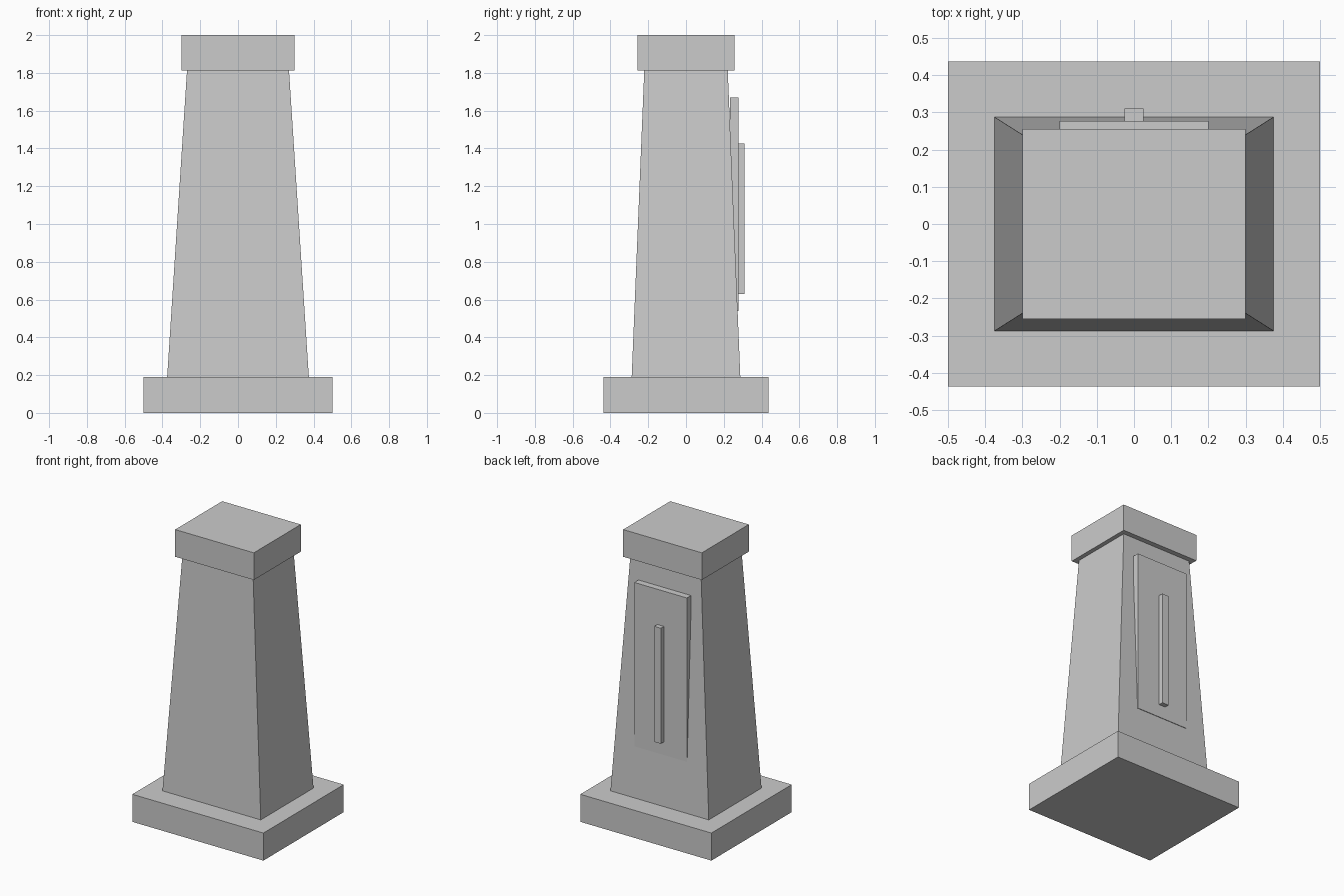
import bpy, bmesh

if "Cube" in bpy.data.objects:
    bpy.data.objects.remove(bpy.data.objects["Cube"])


def block(name, z0, z1, bottom, top=None):
    """Box or tapered block; bottom/top are (x0, x1, y0, y1) rectangles."""
    bm = bmesh.new()
    rings = []
    for z, (x0, x1, y0, y1) in ((z0, bottom), (z1, top or bottom)):
        rings.append([bm.verts.new((x, y, z))
                      for x, y in ((x0, y0), (x1, y0), (x1, y1), (x0, y1))])
    low, high = rings
    bm.faces.new(low[::-1])
    bm.faces.new(high)
    for i in range(4):
        j = (i + 1) % 4
        bm.faces.new((low[i], low[j], high[j], high[i]))
    mesh = bpy.data.meshes.new(name)
    bm.to_mesh(mesh)
    bm.free()
    obj = bpy.data.objects.new(name, mesh)
    bpy.context.collection.objects.link(obj)
    return obj


def centred(hx, hy):
    return (-hx, hx, -hy, hy)


# Plinth, tapered shaft and cap
block("base_plinth", 0, 0.19, centred(0.5, 0.4375))
block("tapered_shaft", 0.19, 1.8125, centred(0.375, 0.2875), centred(0.27, 0.221))
block("top_cap", 1.8125, 2.0, centred(0.3, 0.256))

# Upright panel sunk into the back face, with a raised bar
block("back_panel", 0.54, 1.67, (-0.2, 0.2, 0.232, 0.277))
block("panel_bar", 0.63, 1.427, (-0.025, 0.025, 0.276, 0.31))
